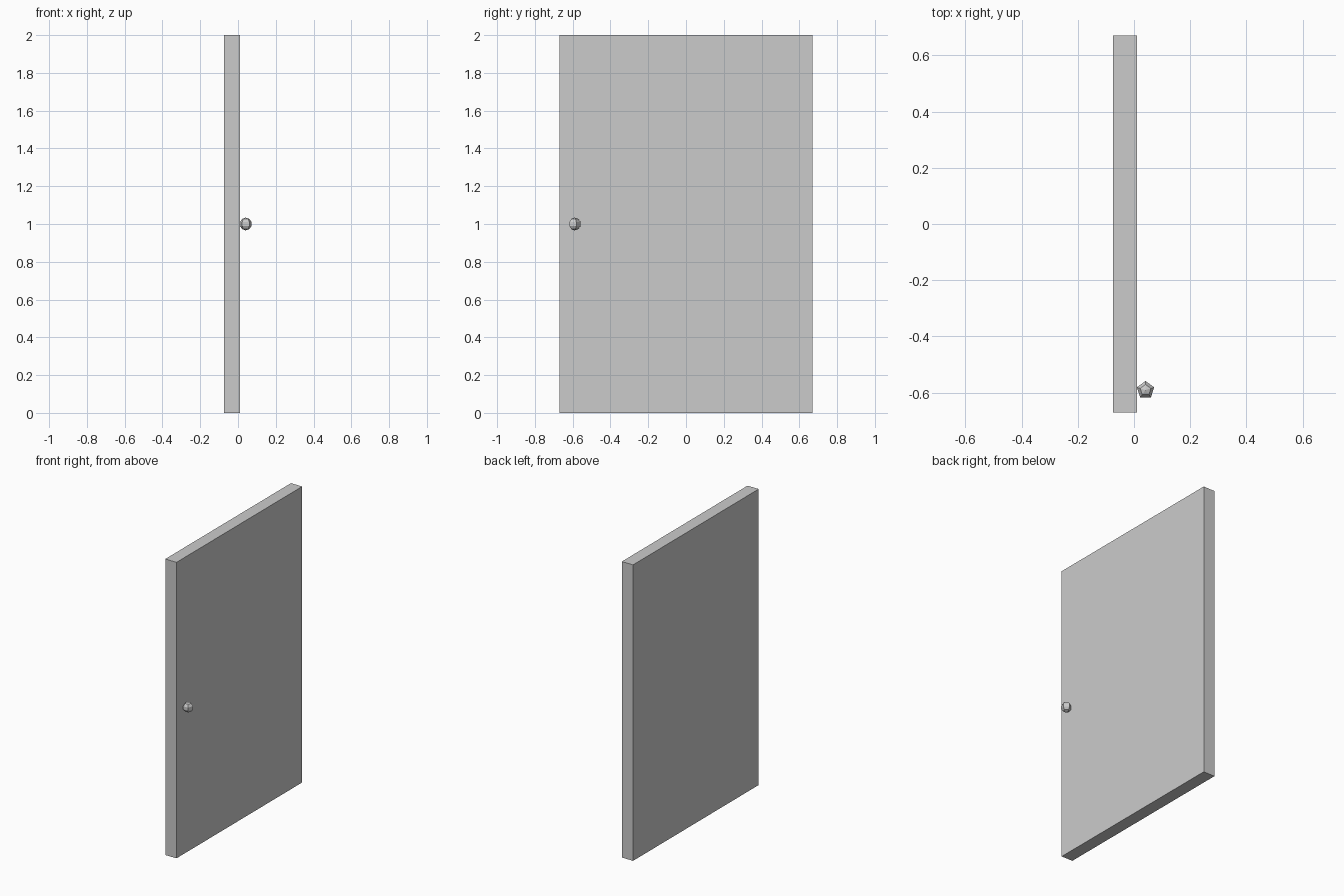
import bpy, bmesh
from mathutils import Matrix

if "Cube" in bpy.data.objects:
    bpy.data.objects.remove(bpy.data.objects["Cube"])


def make_object(name, bm, location):
    mesh = bpy.data.meshes.new(name)
    bm.to_mesh(mesh)
    bm.free()
    obj = bpy.data.objects.new(name, mesh)
    obj.location = location
    bpy.context.collection.objects.link(obj)
    return obj


# Door slab: plain flat panel standing on the ground
bm = bmesh.new()
bmesh.ops.create_cube(bm, size=1, matrix=Matrix.Diagonal((0.084, 1.342, 2.0, 1)))
make_object("door_panel", bm, (-0.032, 0, 1.0))

# Knob: faceted five-sided sphere, one corner pointing along +y
bm = bmesh.new()
bmesh.ops.create_uvsphere(bm, u_segments=5, v_segments=5, radius=0.034)
make_object("door_knob", bm, (0.041, -0.591, 1.0))
